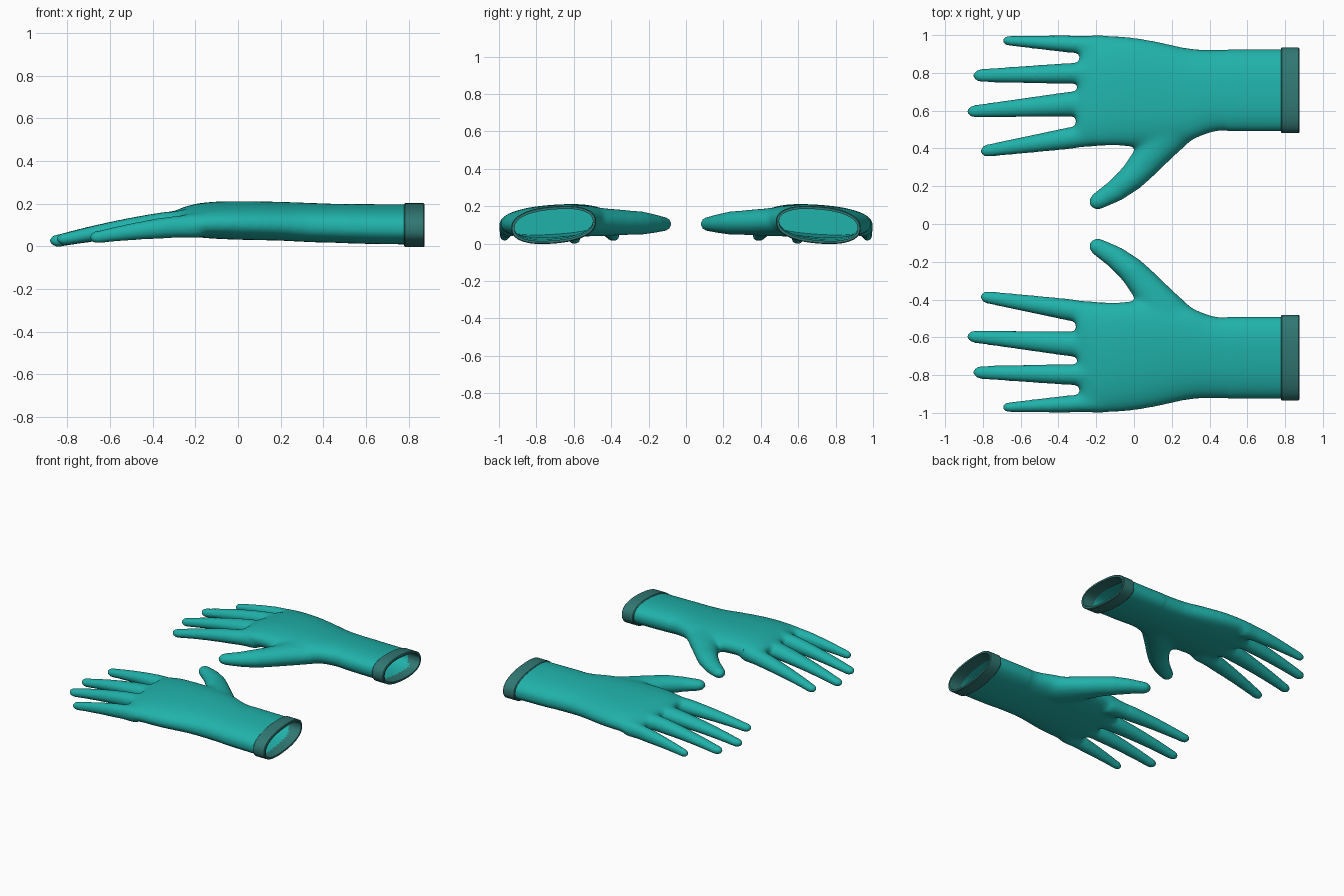
import bpy, bmesh, math
from mathutils import Vector

if "Cube" in bpy.data.objects:
    bpy.data.objects.remove(bpy.data.objects["Cube"])


def material(name, rgb):
    m = bpy.data.materials.new(name)
    m.diffuse_color = (*rgb, 1)
    m.use_nodes = True
    m.node_tree.nodes["Principled BSDF"].inputs["Base Color"].default_value = m.diffuse_color
    return m


TEAL = material("teal_rubber", (0.0144, 0.445, 0.402))
DARK = material("dark_cuff", (0.03, 0.185, 0.17))


def ring(bm, c, side, w, h, n=2.0, tilt=0.0, seg=40):
    """Superellipse cross-section: w along side, h along z."""
    out = []
    for i in range(seg):
        a = 2 * math.pi * i / seg
        u = math.copysign(abs(math.cos(a)) ** (2 / n), math.cos(a))
        v = math.copysign(abs(math.sin(a)) ** (2 / n), math.sin(a))
        out.append(bm.verts.new(c + side * (w * u) + Vector((0, 0, h * v - tilt * u))))
    return out


def bridge(bm, a, b):
    k = len(a)
    for i in range(k):
        bm.faces.new((a[i], a[(i + 1) % k], b[(i + 1) % k], b[i]))


def loft(bm, stations, n=2.0, tilt=0.0, round_tip=True):
    """Closed solid through stations (x, y, z, half width, half height)."""
    pts = [Vector(s[:3]) for s in stations]
    rings = []
    for i, s in enumerate(stations):
        t = pts[min(i + 1, len(pts) - 1)] - pts[max(i - 1, 0)]
        t.z = 0
        t.normalize()
        side = Vector((t.y, -t.x, 0))
        rings.append(ring(bm, pts[i], side, s[3], s[4], n, tilt))
    if round_tip:
        for deg in (25, 50, 70, 84):
            a = math.radians(deg)
            rings.append(ring(bm, pts[-1] + t * (s[3] * 1.3 * math.sin(a)), side,
                              s[3] * math.cos(a), s[4] * math.cos(a)))
    for a, b in zip(rings, rings[1:]):
        bridge(bm, a, b)
    bm.faces.new(rings[-1])
    return bm.faces.new(rings[0])


# Palm and sleeve: x, y min, y max, z min, z max
PALM = [(0.95, .49, .925, .01, .193), (.60, .49, .925, .015, .195), (.44, .491, .925, .02, .197),
        (.36, .475, .928, .022, .2), (.28, .44, .938, .026, .203), (.2, .425, .95, .03, .206),
        (.1, .415, .97, .032, .208), (0, .408, .988, .034, .209), (-.1, .412, .998, .038, .207),
        (-.18, .41, 1.002, .044, .2), (-.24, .42, .998, .054, .184), (-.295, .44, .985, .072, .16)]

# Fingers: base x, y, half width; tip x, y, half width; z offset
FINGERS = [(-.16, .482, .068, -.804, .389, .033, 0), (-.2, .645, .075, -.874, .597, .033, 0),
           (-.2, .80, .062, -.841, .786, .035, 0), (-.17, .944, .057, -.688, .970, .026, -.02)]

# Thumb: x, y, z, half width, half height
THUMB = [(.24, .57, .115, .14, .078), (.15, .45, .115, .115, .076), (.07, .34, .113, .088, .07),
         (-.02, .24, .11, .071, .062), (-.10, .175, .107, .059, .05), (-.18, .128, .105, .047, .04)]


def palm_stations(rows, inset=0.0):
    return [(x, (a + b) / 2, (c + d) / 2, (b - a) / 2 - inset, (d - c) / 2 - inset)
            for x, a, b, c, d in rows]


def glove_shell():
    bm = bmesh.new()
    loft(bm, palm_stations(PALM), 2.35, 0.018, False)
    for bx, by, bw, tx, ty, tw, dz in FINGERS:
        st = []
        end = tx + tw
        for i in range(9):
            f = i / 8
            x = bx + (end - bx) * f
            t = max(0, (-.25 - x) / .6)
            st.append((x, by + (ty - by) * f, .115 - .045 * t - .045 * t * t + dz,
                       bw + (tw - bw) * f, .062 + (min(.03, tw + .003) - .062) * f))
        loft(bm, st)
    loft(bm, THUMB)
    bmesh.ops.recalc_face_normals(bm, faces=bm.faces)
    me = bpy.data.meshes.new("glove_solid")
    bm.to_mesh(me)
    bm.free()
    # Fuse the parts
    ob = bpy.data.objects.new("glove_solid", me)
    bpy.context.collection.objects.link(ob)
    r = ob.modifiers.new("fuse", 'REMESH')
    r.mode = 'VOXEL'
    r.voxel_size = 0.01
    s = ob.modifiers.new("soften", 'SMOOTH')
    s.factor = 0.5
    s.iterations = 8
    dg = bpy.context.evaluated_depsgraph_get()
    fused = bpy.data.meshes.new_from_object(ob.evaluated_get(dg))
    bpy.data.objects.remove(ob)
    bm = bmesh.new()
    bm.from_mesh(fused)
    # Blend the webs and thumb root further, leaving finger tips alone
    for i in range(24):
        k = i / 24
        zone = [v for v in bm.verts if -.36 + .08 * k < v.co.x < .5 and v.co.y > .24 + .08 * k]
        bmesh.ops.smooth_vert(bm, verts=zone, factor=0.5,
                              use_axis_x=True, use_axis_y=True, use_axis_z=True)
    # Open the wrist end
    bmesh.ops.bisect_plane(bm, geom=bm.verts[:] + bm.edges[:] + bm.faces[:],
                           plane_co=(.866, 0, 0), plane_no=(1, 0, 0), clear_outer=True)
    return bm


def inner_liner():
    """Inside wall seen through the wrist opening, closed at the knuckles."""
    bm = bmesh.new()
    rows = [(.868,) + PALM[0][1:]] + PALM[1:-2]
    mouth = loft(bm, palm_stations(rows, .006), 2.35, 0.018, False)
    bmesh.ops.recalc_face_normals(bm, faces=bm.faces)
    bmesh.ops.reverse_faces(bm, faces=bm.faces)
    bm.faces.remove(mouth)
    return bm


def cuff_band():
    bm = bmesh.new()
    c, side = (.7075, .10), Vector((0, 1, 0))
    prof = [(.778, .222), (.783, .2265), (.870, .2265), (.875, .222), (.875, .2095), (.778, .2095)]
    rings = [ring(bm, Vector((x, *c)), side, w, w - .127, 2.35, .018, 64) for x, w in prof]
    for i in range(len(rings)):
        bridge(bm, rings[i], rings[(i + 1) % len(rings)])
    bmesh.ops.recalc_face_normals(bm, faces=bm.faces)
    return bm


def place(bm, name, mat, flip):
    """Write the mesh to an object, mirrored across y when flip is set."""
    b = bm.copy()
    if flip:
        bmesh.ops.scale(b, vec=(1, -1, 1), verts=b.verts)
        bmesh.ops.reverse_faces(b, faces=b.faces)
    me = bpy.data.meshes.new(name)
    b.to_mesh(me)
    b.free()
    me.materials.append(mat)
    ob = bpy.data.objects.new(name, me)
    bpy.context.collection.objects.link(ob)
    bpy.ops.object.select_all(action='DESELECT')
    ob.select_set(True)
    bpy.context.view_layer.objects.active = ob
    bpy.ops.object.shade_smooth_by_angle(angle=math.radians(40))


parts = (("glove", glove_shell(), TEAL), ("liner", inner_liner(), TEAL), ("cuff", cuff_band(), DARK))
for label, flip in (("left", False), ("right", True)):
    for part, mesh, mat in parts:
        place(mesh, label + "_" + part, mat, flip)
